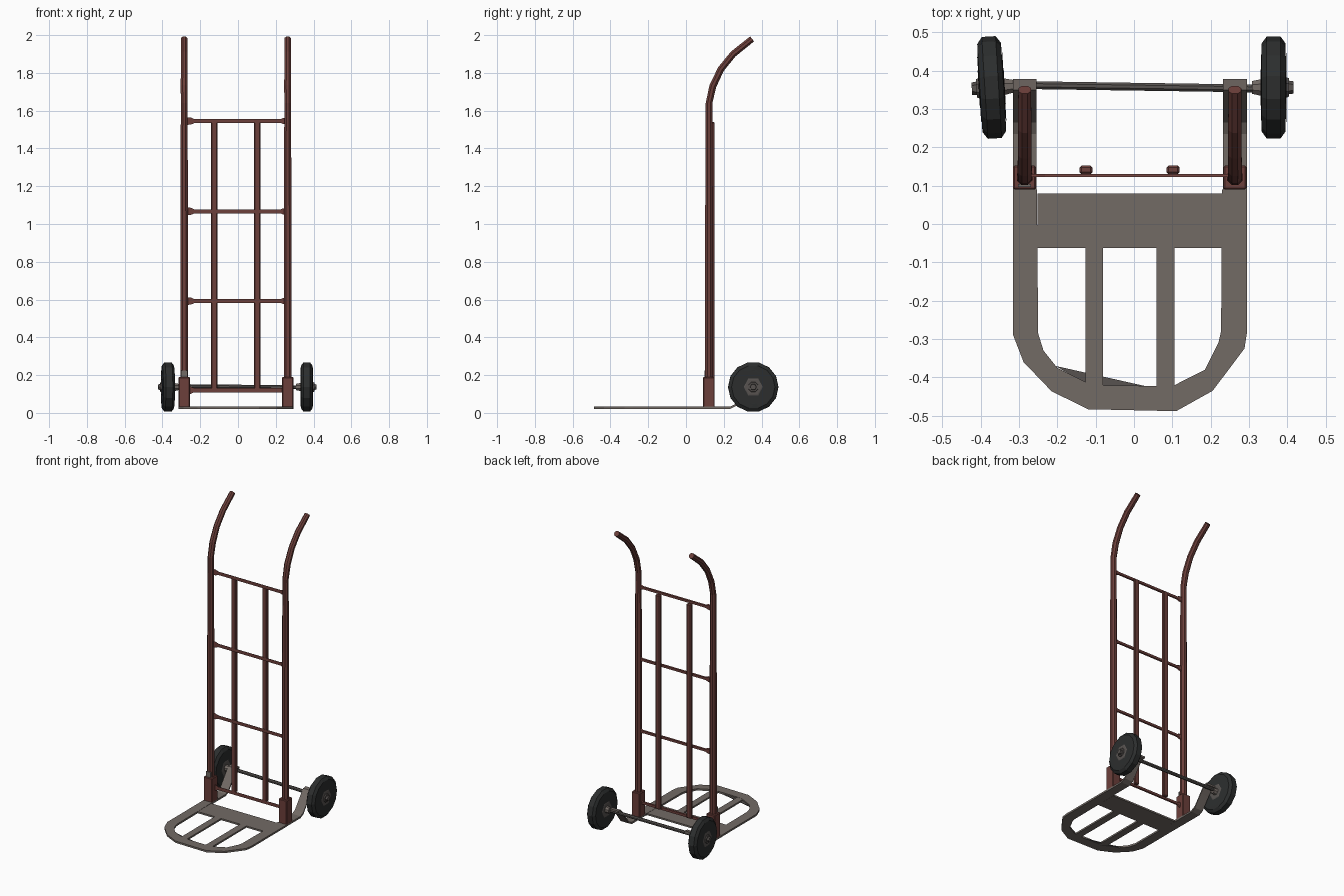
import bpy, bmesh, math
from mathutils import Vector, Matrix

if "Cube" in bpy.data.objects:
    bpy.data.objects.remove(bpy.data.objects["Cube"])


def material(name, rgb):
    m = bpy.data.materials.new(name)
    m.use_nodes = True
    m.diffuse_color = (*rgb, 1)
    bsdf = m.node_tree.nodes["Principled BSDF"]
    bsdf.inputs["Base Color"].default_value = (*rgb, 1)
    bsdf.inputs["Roughness"].default_value = 0.8
    return m


RED = material("faded red paint", (0.15, 0.05, 0.043))
STEEL = material("worn steel", (0.17, 0.145, 0.13))
RUBBER = material("black rubber", (0.025, 0.027, 0.027))
HUB = material("dark hub metal", (0.095, 0.085, 0.08))


def finish(name, bm, mat):
    bmesh.ops.recalc_face_normals(bm, faces=bm.faces)
    mesh = bpy.data.meshes.new(name)
    bm.to_mesh(mesh)
    bm.free()
    mesh.materials.append(mat)
    ob = bpy.data.objects.new(name, mesh)
    bpy.context.collection.objects.link(ob)
    return ob


def box(name, lo, hi, mat, bevel=0):
    bm = bmesh.new()
    lo, hi = Vector(lo), Vector(hi)
    size = Matrix.Diagonal((*(hi - lo), 1))
    bmesh.ops.create_cube(bm, size=1, matrix=Matrix.Translation((lo + hi) / 2) @ size)
    if bevel:
        bmesh.ops.bevel(bm, geom=bm.edges[:], offset=bevel, segments=1, affect='EDGES')
    return finish(name, bm, mat)


def loft(name, rings, mat):
    """Skin equal-length closed rings of points and cap both ends."""
    bm = bmesh.new()
    loops = [[bm.verts.new(p) for p in ring] for ring in rings]
    n = len(loops[0])
    for a, b in zip(loops, loops[1:]):
        for i in range(n):
            bm.faces.new((a[i], a[(i + 1) % n], b[(i + 1) % n], b[i]))
    bm.faces.new(loops[0])
    bm.faces.new(loops[-1])
    return finish(name, bm, mat)


def tube(name, points, radii, mat, sides=8):
    """Sweep a round section along a path."""
    pts = [Vector(p) for p in points]
    rings = []
    for i, p in enumerate(pts):
        d = (pts[min(i + 1, len(pts) - 1)] - pts[max(i - 1, 0)]).normalized()
        u = (Vector((0, 0, 1)) if abs(d.x) > 0.9 else Vector((1, 0, 0)))
        v = d.cross(u).normalized()
        u = v.cross(d)
        angles = [math.tau * (k + 0.5) / sides for k in range(sides)]
        rings.append([p + radii[i] * (u * math.cos(a) + v * math.sin(a)) for a in angles])
    return loft(name, rings, mat)


POST_X = {"right": -0.285, "left": 0.263}

# Uprights with swept-back handles, sockets and rear axle arms
handle = [(0.122, 0.03), (0.122, 1.05), (0.122, 1.64), (0.142, 1.73),
          (0.185, 1.82), (0.25, 1.9), (0.35, 1.98)]
post_radii = [0.022, 0.022, 0.019, 0.02, 0.019, 0.019, 0.018]
arm = [(0.07, 0.027), (0.235, 0.027), (0.265, 0.042), (0.32, 0.115), (0.35, 0.152), (0.378, 0.155)]
for side, x in POST_X.items():
    tube(side + "_upright", [(x, y, z) for y, z in handle], post_radii, RED)
    box(side + "_socket", (x - 0.03, 0.09, 0.022), (x + 0.03, 0.152, 0.19), RED, 0.004)
    t = 0.006
    loft(side + "_axle_arm", [[(x - 0.031, y, z - t), (x + 0.031, y, z - t),
                               (x + 0.031, y, z + t), (x - 0.031, y, z + t)]
                              for y, z in arm], STEEL)

# Flat cross bars with flared weld ends
for i, z in enumerate((0.12, 0.592, 1.067, 1.545)):
    prof = [(-0.27, 0.02), (-0.25, 0.019), (-0.232, 0.011), (0.228, 0.011), (0.238, 0.016), (0.25, 0.016)]
    loft("cross_bar_%d" % i, [[(x, 0.123, z - h), (x, 0.130, z - h * 0.7),
                              (x, 0.130, z + h * 0.7), (x, 0.123, z + h)]
                             for x, h in prof], RED)

# Vertical slats behind the cross bars
for side, x in (("right", -0.125), ("left", 0.102)):
    box(side + "_back_slat", (x - 0.017, 0.13, 0.12), (x + 0.017, 0.152, 1.54), RED, 0.005)

# Worn patch on the right upright
box("bare_metal_patch", (-0.302, 0.097, 0.19), (-0.268, 0.104, 0.225), STEEL)

# Toe plate: rounded U frame
outer = [(-0.315, 0.09), (-0.315, -0.29), (-0.288, -0.36), (-0.215, -0.436), (-0.12, -0.483),
         (0.11, -0.488), (0.205, -0.435), (0.288, -0.325), (0.295, -0.28), (0.295, 0.09)]
inner = [(-0.253, 0.09), (-0.25, -0.285), (-0.236, -0.33), (-0.2, -0.375), (-0.11, -0.42),
         (0.1, -0.423), (0.185, -0.38), (0.22, -0.31), (0.227, -0.28), (0.23, 0.09)]
Z0, Z1 = 0.021, 0.033
loft("toe_frame", [[(*a, Z0), (*b, Z0), (*b, Z1), (*a, Z1)] for a, b in zip(outer, inner)], STEEL)
box("toe_cross_plate", (-0.252, -0.062, Z0), (0.229, 0.08, Z1 - 0.001), STEEL)
for side, x in (("right", -0.104), ("left", 0.082)):
    box(side + "_toe_slat", (x - 0.023, -0.43, Z0), (x + 0.023, -0.06, Z1 - 0.001), STEEL)
gusset = [(-0.205, -0.37), (-0.11, -0.425), (0.04, -0.425)]
loft("toe_gusset", [[(x, y, z) for x, y in gusset] for z in (Z0, Z0 + 0.004)], HUB)

# Axle
AY, AZ = 0.356, 0.137
tube("axle", [(-0.41, AY + 0.008, AZ + 0.006), (0.41, AY - 0.004, AZ - 0.002)], [0.011, 0.011], HUB)

# Wheels: faceted tyre, hub discs, collar and nut
tyre = [(-0.026, 0.05), (-0.033, 0.09), (-0.031, 0.115), (-0.018, 0.133),
        (0.018, 0.133), (0.031, 0.115), (0.033, 0.09), (0.026, 0.05)]
for side, x, s, tilt in (("right", -0.371, -1, 0.06), ("left", 0.364, 1, 0.0)):
    def part(name, prof, mat, sides):
        ob = tube(side + name, [(s * d, 0, 0) for d, r in prof], [r for d, r in prof], mat, sides)
        ob.matrix_world = Matrix.Translation((x, AY, AZ)) @ Matrix.Rotation(tilt, 4, 'Z')
    part("_tyre", tyre, RUBBER, 14)
    part("_hub", [(-0.034, 0.045), (-0.03, 0.062), (0.03, 0.062), (0.034, 0.045)], HUB, 6)
    part("_outer_hub_cap", [(0.03, 0.03), (0.04, 0.026)], HUB, 8)
    part("_nut", [(0.038, 0.018), (0.052, 0.016)], HUB, 6)
    part("_inner_collar", [(-0.056, 0.018), (-0.03, 0.024)], STEEL, 8)
